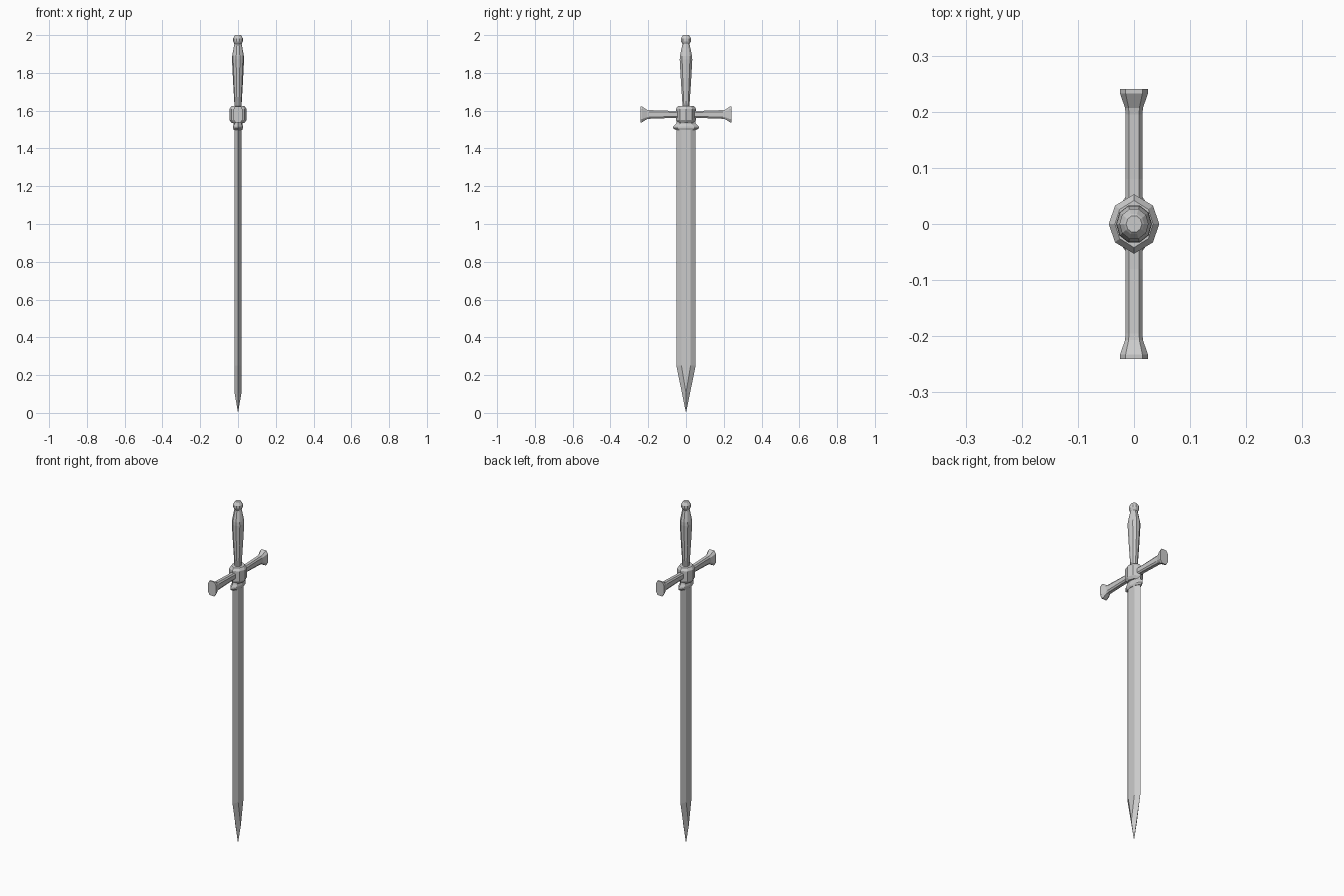
import bpy, bmesh
from math import sin, cos, pi
from mathutils import Matrix

if "Cube" in bpy.data.objects:
    bpy.data.objects.remove(bpy.data.objects["Cube"])


def loft(name, profile, rings, turn=None):
    """Stack scaled copies of a unit profile: rings are (z, half_x, half_y)."""
    bm = bmesh.new()
    loops = [[bm.verts.new((px * hx, py * hy, z)) for px, py in profile]
             for z, hx, hy in rings]
    n = len(profile)
    for a, b in zip(loops, loops[1:]):
        for i in range(n):
            j = (i + 1) % n
            bm.faces.new((a[i], a[j], b[j], b[i]))
    bm.faces.new(loops[0][::-1])
    bm.faces.new(loops[-1])
    if turn:
        bm.transform(turn)
    return finish(name, bm)


def finish(name, bm):
    bmesh.ops.remove_doubles(bm, verts=bm.verts, dist=0.00005)
    bmesh.ops.recalc_face_normals(bm, faces=bm.faces)
    mesh = bpy.data.meshes.new(name)
    bm.to_mesh(mesh)
    bm.free()
    ob = bpy.data.objects.new(name, mesh)
    bpy.context.collection.objects.link(ob)
    return ob


def circle(n):
    return [(cos(2 * pi * i / n), sin(2 * pi * i / n)) for i in range(n)]


# blade: flat-faced hexagonal bar whose flats close to a ridge above the tip
bm = bmesh.new()


def blade_ring(z, edge, flat):
    t = 0.018
    return [bm.verts.new((x, y, z)) for x, y in
            ((0, -edge), (t, -flat), (t, flat), (0, edge), (-t, flat), (-t, -flat))]


rings = [blade_ring(1.55, 0.051, 0.024), blade_ring(0.25, 0.051, 0.024),
         blade_ring(0.105, 0.0215, 0.0)]
for a, b in zip(rings, rings[1:]):
    for i in range(6):
        j = (i + 1) % 6
        bm.faces.new((a[i], b[i], b[j], a[j]))
tip = bm.verts.new((0, 0, 0))
for i in range(6):
    bm.faces.new((rings[2][i], tip, rings[2][(i + 1) % 6]))
bm.faces.new(rings[0])
finish("blade", bm)

# collar where the blade meets the guard
lens = [(0, -1), (0.75, -0.62), (1, 0), (0.75, 0.62),
        (0, 1), (-0.75, 0.62), (-1, 0), (-0.75, -0.62)]
loft("blade_collar", lens, [(1.497, 0.022, 0.054), (1.507, 0.026, 0.068),
                            (1.517, 0.026, 0.068), (1.53, 0.023, 0.053),
                            (1.55, 0.026, 0.042)])

# central guard block
loft("guard_block", lens, [(1.535, 0.034, 0.042), (1.55, 0.045, 0.053),
                           (1.61, 0.045, 0.053), (1.625, 0.034, 0.042)])

# crossguard arms: bevelled bar flaring to a square end
bar = [(1, 0.6), (0.6, 1), (-0.6, 1), (-1, 0.6),
       (-1, -0.6), (-0.6, -1), (0.6, -1), (1, -0.6)]
for side, label in ((1, "left"), (-1, "right")):
    turn = Matrix.Translation((0, 0, 1.58)) @ Matrix.Rotation(-side * pi / 2, 4, 'X')
    loft("guard_arm_" + label, bar,
         [(0.0, 0.016, 0.02), (0.08, 0.015, 0.019), (0.195, 0.015, 0.023),
          (0.207, 0.016, 0.025), (0.233, 0.025, 0.042), (0.241, 0.025, 0.042)], turn)

# grip and pommel
loft("grip", circle(10), [(1.615, 0.019, 0.019), (1.65, 0.02, 0.021),
                          (1.75, 0.026, 0.028), (1.87, 0.032, 0.035),
                          (1.89, 0.031, 0.034), (1.955, 0.019, 0.019)])
loft("pommel", circle(10), [(1.95, 0.018, 0.018), (1.967, 0.026, 0.028),
                            (1.982, 0.026, 0.028), (1.996, 0.018, 0.019),
                            (2.0, 0.014, 0.015)])
